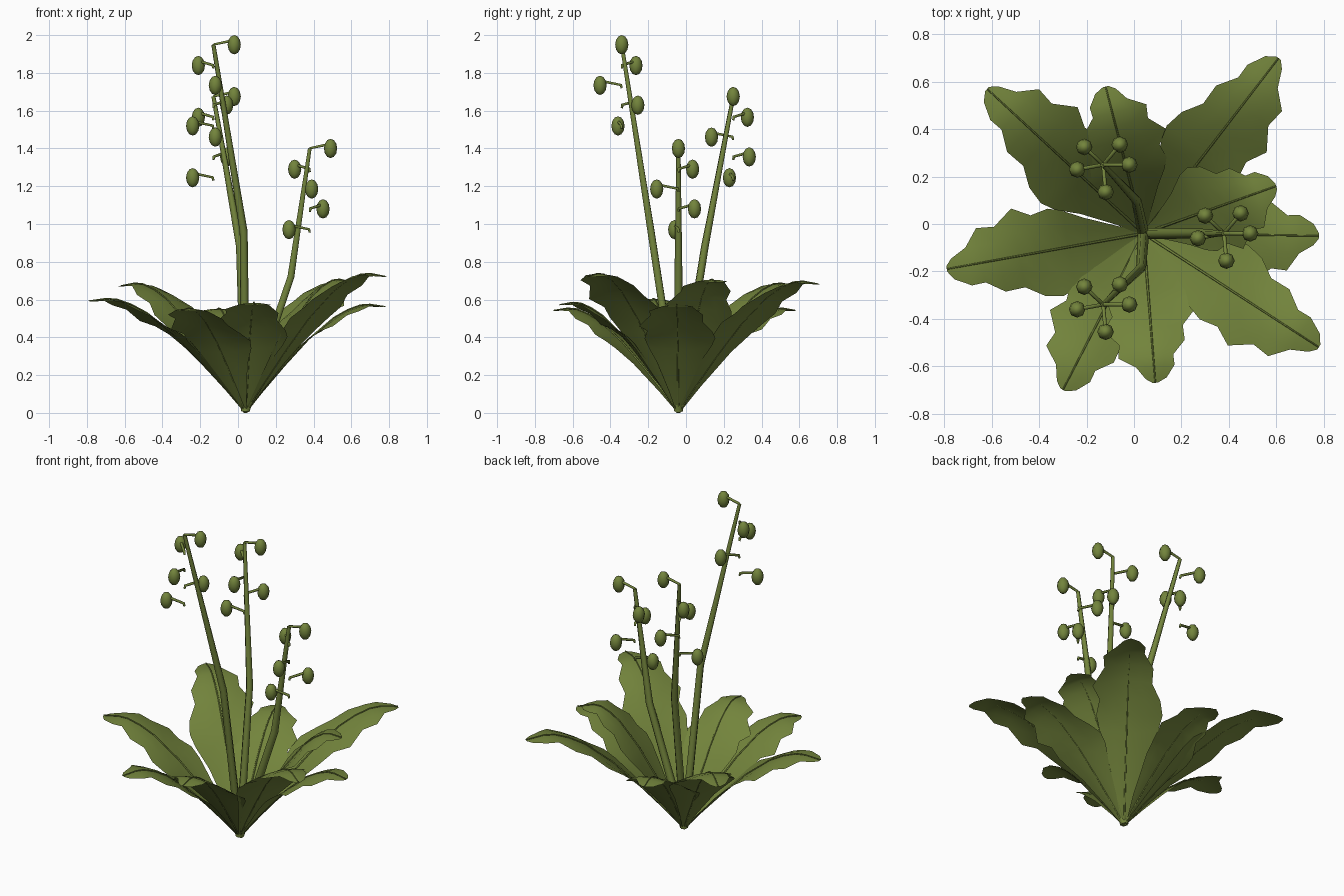
import bpy
import math
from mathutils import Vector

if "Cube" in bpy.data.objects:
    bpy.data.objects.remove(bpy.data.objects["Cube"], do_unlink=True)

green = bpy.data.materials.new("leaf green")
green.use_nodes = True
GREEN = (0.17, 0.23, 0.045, 1)
green.diffuse_color = GREEN
green.node_tree.nodes["Principled BSDF"].inputs["Base Color"].default_value = GREEN

ROOT = Vector((0.04, -0.04, 0))


def smooth(obj, angle=50):
    bpy.ops.object.select_all(action='DESELECT')
    obj.select_set(True)
    bpy.context.view_layer.objects.active = obj
    bpy.ops.object.shade_smooth_by_angle(angle=math.radians(angle))


def tube(name, points, radii):
    """Tapered round tube along a path."""
    curve = bpy.data.curves.new(name, 'CURVE')
    curve.dimensions = '3D'
    curve.bevel_depth = 1
    curve.bevel_resolution = 1
    curve.use_fill_caps = True
    spline = curve.splines.new('POLY')
    spline.points.add(len(points) - 1)
    for p, co, r in zip(spline.points, points, radii):
        p.co = (*co, 1)
        p.radius = r
    obj = bpy.data.objects.new(name, curve)
    bpy.context.collection.objects.link(obj)
    curve.materials.append(green)
    bpy.ops.object.select_all(action='DESELECT')
    obj.select_set(True)
    bpy.context.view_layer.objects.active = obj
    bpy.ops.object.convert(target='MESH')
    smooth(obj, 65)


# Leaf rise along its length, as (fraction of reach, fraction of tip height)
RISE = [(0, 0), (0.2, 0.33), (0.45, 0.69), (0.67, 0.94), (0.85, 1.03), (1, 1)]


def rise(t):
    for (a, za), (b, zb) in zip(RISE, RISE[1:]):
        if t <= b:
            return za + (zb - za) * (t - a) / (b - a)
    return 1


# Toothed outline, as (fraction of reach, left width, right width)
OUTLINE = [(0, 0.01, 0.01), (0.12, 0.05, 0.05), (0.28, 0.12, 0.11),
           (0.38, 0.18, 0.155), (0.45, 0.2, 0.175), (0.54, 0.185, 0.16),
           (0.63, 0.135, 0.203), (0.73, 0.138, 0.14), (0.82, 0.085, 0.148),
           (0.89, 0.087, 0.075), (0.97, 0.05, 0.04), (1, 0.012, 0.012)]


def leaf(index, x, y, height):
    tip = Vector((x, y, 0)) - ROOT
    reach = tip.length
    along = tip / reach
    side = Vector((along.y, -along.x, 0))

    def surface(t, w):
        # Folded up near the root, drooping at the sides further out
        bend = w * w * max(-1.3, 2 - 7 * (t - 0.2))
        return (ROOT + along * reach * t + side * w
                + Vector((0, 0, height * rise(t) + bend)))

    verts, faces = [], []
    for t, left, right in OUTLINE:
        verts += [surface(t, w) for w in (-left, -left / 2, 0, right / 2, right)]
    for r in range(len(OUTLINE) - 1):
        for c in range(4):
            a = r * 5 + c
            faces.append((a, a + 1, a + 6, a + 5))
    mesh = bpy.data.meshes.new(f"leaf_{index}")
    mesh.from_pydata(verts, [], faces)
    mesh.materials.append(green)
    obj = bpy.data.objects.new(f"leaf_{index}", mesh)
    bpy.context.collection.objects.link(obj)
    smooth(obj)

    # Thin midrib resting on the upper side
    lift = Vector((0, 0, 0.003))
    tube(f"midrib_{index}", [surface(t, 0) + lift for t, _, _ in OUTLINE],
         [0.006 - 0.003 * t for t, _, _ in OUTLINE])


LEAF_TIPS = [(0.61, 0.70, 0.68), (-0.62, 0.57, 0.67), (-0.79, -0.19, 0.59),
             (-0.30, -0.70, 0.54), (0.09, -0.67, 0.57), (0.78, -0.52, 0.72),
             (0.78, -0.05, 0.56), (0.60, 0.16, 0.69), (-0.12, 0.58, 0.54)]
for i, tip in enumerate(LEAF_TIPS, 1):
    leaf(i, *tip)

# Berries spiral down around each stalk top
BERRIES = [(0.11, 0, 0), (-0.08, 0.075, -0.11), (0.01, -0.115, -0.215),
           (0.07, 0.085, -0.32), (-0.11, -0.02, -0.43)]


def stalk(name, bend, top):
    top = Vector(top)
    tube(f"{name}_stem", [ROOT + Vector((0, 0, 0.01)), Vector(bend), top],
         [0.024, 0.021, 0.011])
    for k, offset in enumerate(BERRIES, 1):
        out = Vector((offset[0], offset[1], 0))
        hub = top + Vector((0, 0, offset[2]))
        tube(f"{name}_twig_{k}",
             [hub + Vector((0, 0, -0.015)), hub + out * 0.04 + Vector((0, 0, 0.002)),
              hub + out * 0.9 + Vector((0, 0, 0.022))], [0.006, 0.008, 0.008])
        bpy.ops.mesh.primitive_uv_sphere_add(segments=8, ring_count=6, radius=1,
                                             location=hub + out)
        berry = bpy.context.object
        berry.name = f"{name}_berry_{k}"
        berry.scale = (0.035, 0.035, 0.051)
        berry.data.materials.append(green)
        smooth(berry)


stalk("tall_stalk", (0.03, -0.185, 0.96), (-0.13, -0.34, 1.949))
stalk("middle_stalk", (0.01, 0.10, 0.88), (-0.13, 0.25, 1.675))
stalk("short_stalk", (0.28, -0.04, 0.72), (0.38, -0.04, 1.40))
